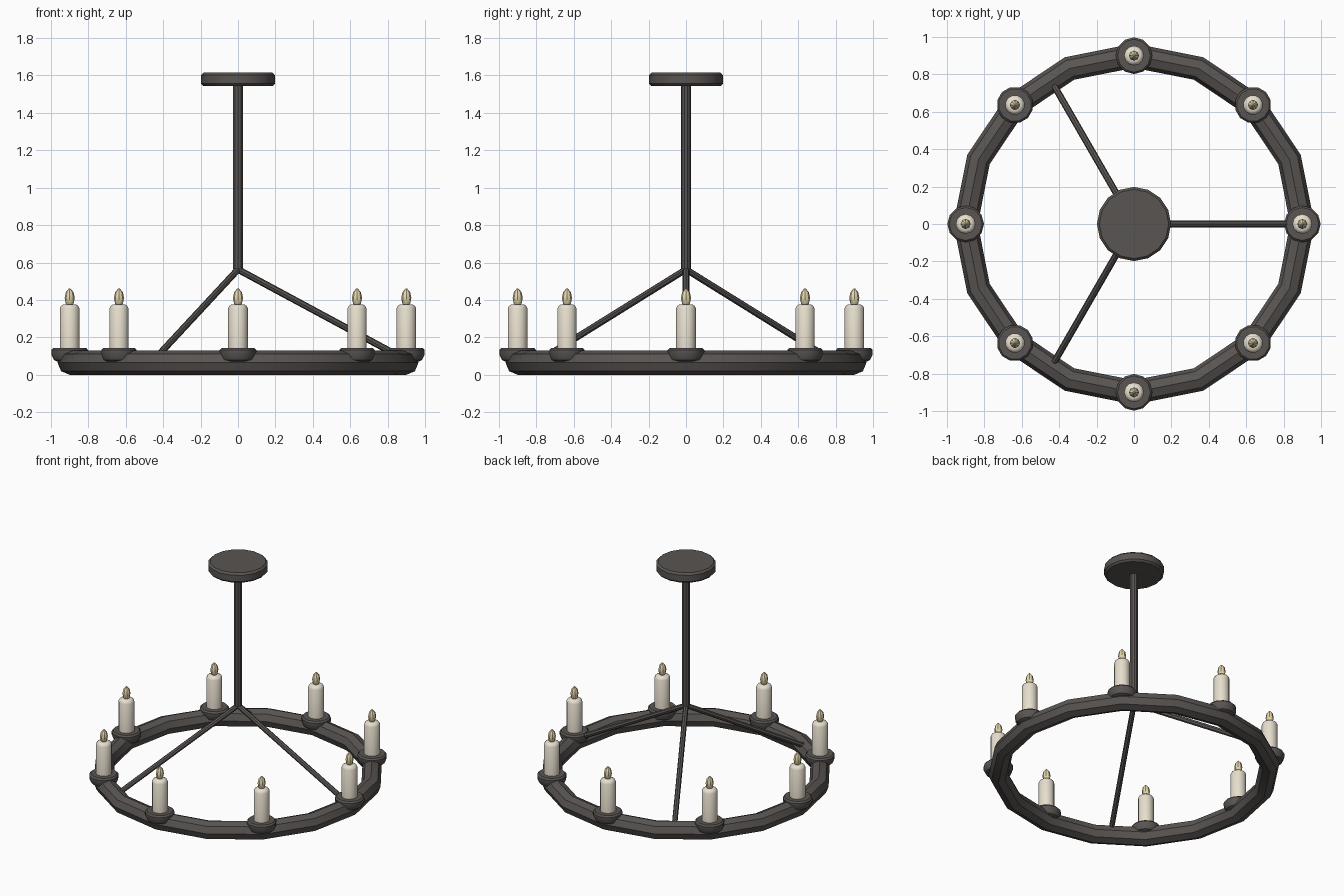
import bpy, math
from mathutils import Vector

if "Cube" in bpy.data.objects:
    bpy.data.objects.remove(bpy.data.objects["Cube"])

def material(name, color):
    m = bpy.data.materials.new(name)
    m.diffuse_color = (*color, 1)
    m.use_nodes = True
    m.node_tree.nodes["Principled BSDF"].inputs["Base Color"].default_value = m.diffuse_color
    return m

IRON = material("dark_iron", (0.10, 0.09, 0.085))
WAX = material("wax", (0.80, 0.74, 0.62))
FLAME = material("flame", (0.80, 0.70, 0.42))

def finish(name, mat):
    ob = bpy.context.object
    ob.name = name
    ob.data.materials.append(mat)
    bpy.ops.object.shade_smooth_by_angle(angle=math.radians(35))
    return ob

def lathe(name, profile, sides, loc, mat, turn=0):
    """Closed solid of revolution from (radius, height) points."""
    verts, faces = [], []
    for r, z in profile:
        for i in range(sides):
            a = math.tau * i / sides
            verts.append((r * math.cos(a), r * math.sin(a), z))
    for k in range(len(profile) - 1):
        for i in range(sides):
            j = (i + 1) % sides
            faces.append((k*sides + i, k*sides + j, (k+1)*sides + j, (k+1)*sides + i))
    faces.append(tuple(reversed(range(sides))))
    faces.append(tuple(range((len(profile) - 1) * sides, len(profile) * sides)))
    me = bpy.data.meshes.new(name)
    me.from_pydata(verts, [], faces)
    ob = bpy.data.objects.new(name, me)
    bpy.context.collection.objects.link(ob)
    ob.location = loc
    ob.rotation_euler.z = turn
    bpy.ops.object.select_all(action='DESELECT')
    ob.select_set(True)
    bpy.context.view_layer.objects.active = ob
    return finish(name, mat)

def rod(name, a, b, radius, sides):
    a, b = Vector(a), Vector(b)
    d = b - a
    bpy.ops.mesh.primitive_cylinder_add(vertices=sides, radius=radius, depth=d.length,
        location=(a + b) / 2, rotation=d.to_track_quat('Z', 'Y').to_euler())
    return finish(name, IRON)

# Main ring
bpy.ops.mesh.primitive_torus_add(major_radius=0.9, minor_radius=0.065,
    major_segments=16, minor_segments=8, location=(0, 0, 0.065))
finish("ring", IRON)

# Ceiling plate and hanging stem
lathe("ceiling_plate", [(0.185, 1.543), (0.198, 1.556), (0.198, 1.602), (0.185, 1.615)],
      16, (0, 0, 0), IRON)
rod("stem", (0, 0, 0.565), (0, 0, 1.56), 0.027, 10)

# Three sloping struts
for i in range(3):
    a = math.tau * i / 3
    rod(f"strut_{i+1}", (0, 0, 0.563), (0.86*math.cos(a), 0.86*math.sin(a), 0.10), 0.018, 8)

# Eight cups with candles and flames
for i in range(8):
    a = math.tau * i / 8
    loc = (0.9 * math.cos(a), 0.9 * math.sin(a), 0)
    lathe(f"cup_{i+1}", [(0.065, 0.07), (0.085, 0.08), (0.098, 0.108), (0.098, 0.132), (0.088, 0.143)],
          12, loc, IRON, a)
    lathe(f"candle_{i+1}", [(0.053, 0.13), (0.053, 0.354), (0.046, 0.368), (0.034, 0.376)],
          12, loc, WAX, a)
    lathe(f"flame_{i+1}", [(0.008, 0.366), (0.021, 0.38), (0.027, 0.41), (0.021, 0.441), (0.004, 0.461)],
          8, loc, FLAME, a)
